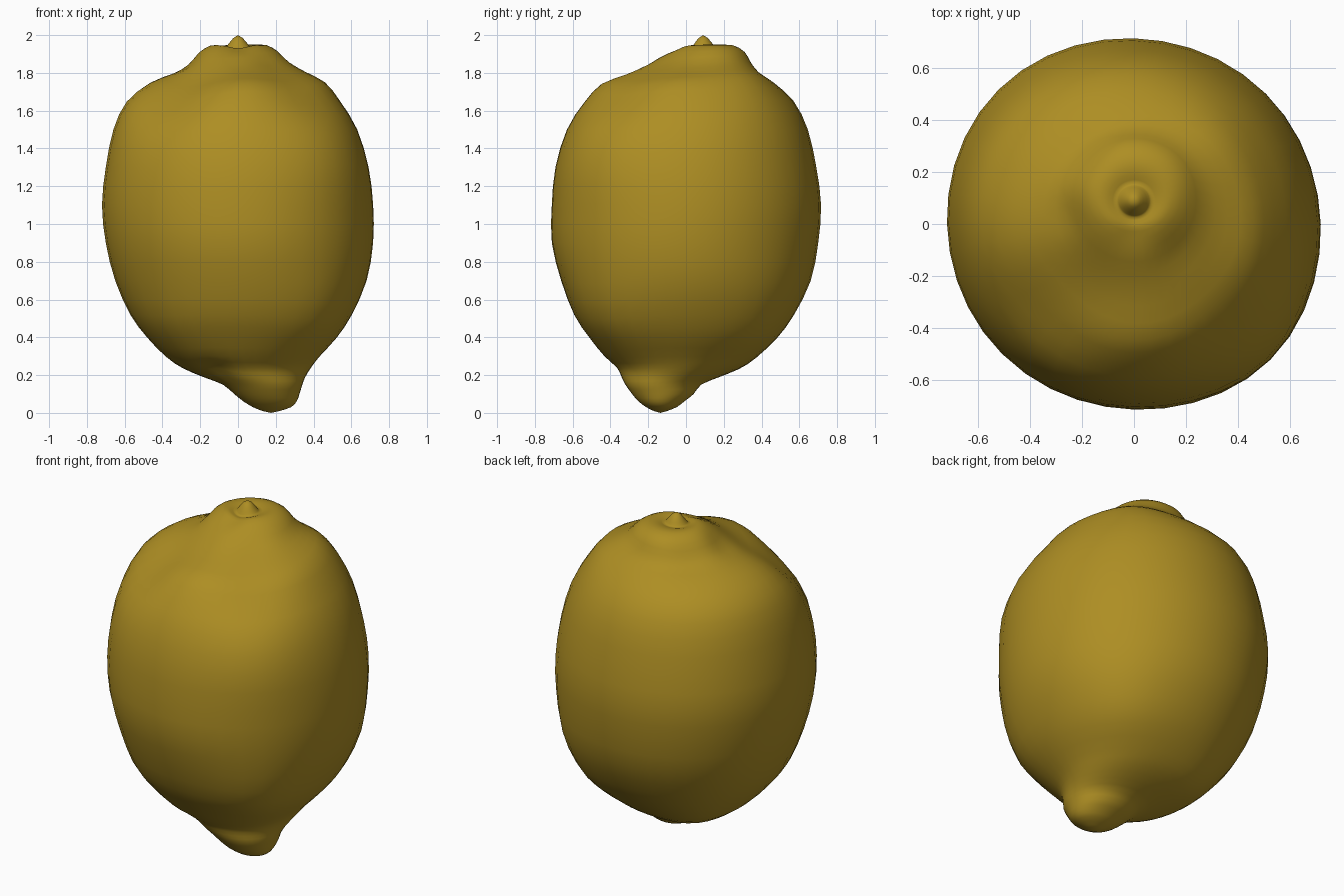
import bpy, bmesh, math
from mathutils import Vector

SIDES = 40

# Cross-sections: height, left, right, front, back
RINGS = [
    (0.01, 0.13, 0.22, -0.17, -0.10),
    (0.03, 0.08, 0.28, -0.21, -0.05),
    (0.06, 0.03, 0.31, -0.25, -0.01),
    (0.10, -0.02, 0.325, -0.285, 0.04),
    (0.15, -0.08, 0.34, -0.32, 0.08),
    (0.19, -0.18, 0.355, -0.34, 0.17),
    (0.24, -0.29, 0.385, -0.365, 0.28),
    (0.30, -0.38, 0.43, -0.43, 0.37),
    (0.40, -0.48, 0.52, -0.51, 0.48),
    (0.52, -0.57, 0.60, -0.59, 0.57),
    (0.70, -0.65, 0.68, -0.66, 0.66),
    (0.90, -0.70, 0.715, -0.71, 0.70),
    (1.10, -0.72, 0.715, -0.71, 0.715),
    (1.30, -0.70, 0.69, -0.69, 0.69),
    (1.50, -0.66, 0.63, -0.63, 0.645),
    (1.65, -0.59, 0.54, -0.54, 0.57),
    (1.75, -0.47, 0.46, -0.45, 0.46),
    (1.80, -0.35, 0.36, -0.32, 0.385),
    (1.85, -0.27, 0.27, -0.20, 0.345),
    (1.91, -0.21, 0.21, -0.10, 0.31),
    (1.945, -0.15, 0.15, -0.03, 0.25),
    (1.945, -0.10, 0.10, 0.0, 0.19),
    (1.935, -0.068, 0.068, 0.025, 0.155),
    (1.955, -0.05, 0.05, 0.04, 0.14),
    (1.985, -0.025, 0.025, 0.065, 0.115),
]

# Soft hollows (negative) and swellings (positive): centre, radius, amount
DENTS = [
    # crown
    ((-0.25, 0.04, 1.84), 0.08, -0.015),
    ((0.16, -0.10, 1.85), 0.09, -0.012),
    ((0.0, -0.04, 1.95), 0.07, -0.02),
    ((-0.20, 0.28, 1.87), 0.12, -0.015),
    # shoulders
    ((-0.35, -0.35, 1.72), 0.24, -0.08),
    ((0.32, -0.34, 1.72), 0.20, -0.035),
    ((0.30, 0.32, 1.78), 0.20, 0.025),
    ((0.45, -0.45, 1.35), 0.30, 0.03),
    # lower body
    ((0.42, -0.42, 0.55), 0.26, 0.04),
    ((0.40, 0.40, 0.50), 0.26, 0.03),
    ((-0.40, -0.40, 0.45), 0.20, 0.012),
    ((-0.25, 0.28, 0.28), 0.22, 0.03),
    ((-0.12, -0.30, 0.20), 0.09, -0.025),
]


def spline(a, b, c, d, t):
    """Catmull-Rom blend between b and c."""
    return tuple(0.5 * (2 * q + (r - p) * t + (2 * p - 5 * q + 4 * r - s) * t * t
                        + (3 * q - p - 3 * r + s) * t ** 3)
                 for p, q, r, s in zip(a, b, c, d))


# Fill in a section between each pair
sections = []
last = len(RINGS) - 1
for i in range(last):
    a, b, c, d = RINGS[max(i - 1, 0)], RINGS[i], RINGS[i + 1], RINGS[min(i + 2, last)]
    sections += [b, spline(a, b, c, d, 0.5)]
sections.append(RINGS[last])

# Fruit: lofted skin with stem nub, crown and off-centre bottom tip
bm = bmesh.new()
loops = []
for z, left, right, front, back in sections:
    cx, cy = (left + right) / 2, (front + back) / 2
    rx, ry = (right - left) / 2, (back - front) / 2
    swell = max(0.0, math.sin(math.pi * z / 2))
    loop = []
    for k in range(SIDES):
        ang = 2 * math.pi * k / SIDES
        # body is slightly squared, and longer on one diagonal
        lobe = 1 + swell * (0.005 * (1 - math.cos(4 * ang)) - 0.013 * math.sin(2 * ang))
        co = Vector((cx + rx * lobe * math.cos(ang), cy + ry * lobe * math.sin(ang), z))
        push = Vector((0, 0, 0))
        for centre, radius, amount in DENTS:
            dist = (co - Vector(centre)).length
            out = (Vector(centre) - Vector((0, 0, 1))).normalized()
            push += out * amount * math.exp(-(dist / radius) ** 2)
        loop.append(bm.verts.new(co + push))
    loops.append(loop)

for low, high in zip(loops, loops[1:]):
    for k in range(SIDES):
        n = (k + 1) % SIDES
        bm.faces.new((low[k], low[n], high[n], high[k]))

bottom = bm.verts.new((0.175, -0.135, 0))
top = bm.verts.new((0, 0.09, 2.0))
for k in range(SIDES):
    n = (k + 1) % SIDES
    bm.faces.new((bottom, loops[0][n], loops[0][k]))
    bm.faces.new((top, loops[-1][k], loops[-1][n]))
for f in bm.faces:
    f.smooth = True

mesh = bpy.data.meshes.new("lemon")
bm.to_mesh(mesh)
bm.free()
fruit = bpy.data.objects.new("lemon", mesh)
bpy.context.collection.objects.link(fruit)

skin = bpy.data.materials.new("lemon yellow")
skin.diffuse_color = (0.42, 0.27, 0.017, 1)
mesh.materials.append(skin)
